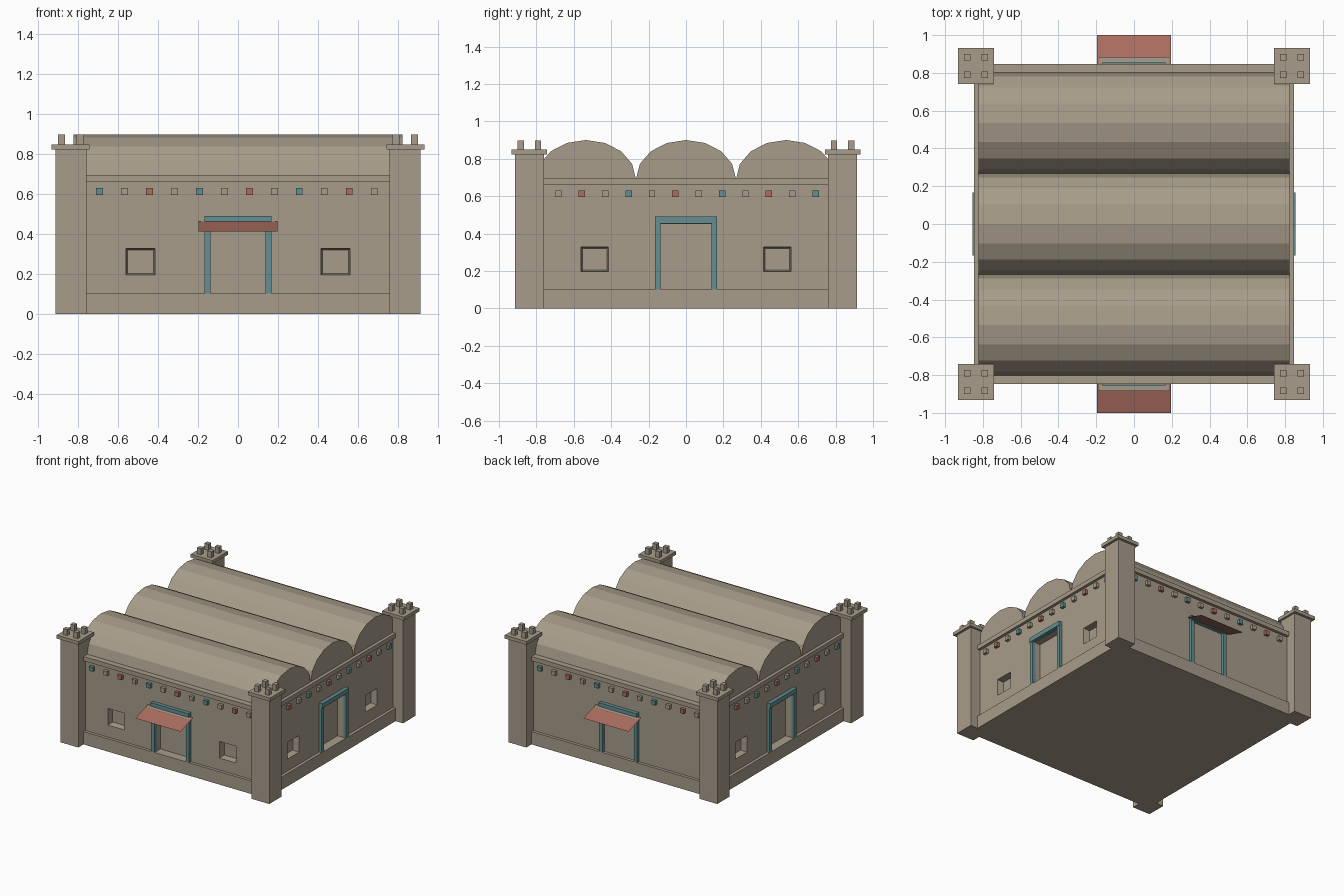
import bpy, bmesh, math
from mathutils import Matrix, Vector

if "Cube" in bpy.data.objects:
    bpy.data.objects.remove(bpy.data.objects["Cube"])


def material(name, rgb):
    m = bpy.data.materials.new(name)
    m.use_nodes = True
    m.diffuse_color = (*rgb, 1)
    m.node_tree.nodes["Principled BSDF"].inputs["Base Color"].default_value = (*rgb, 1)
    return m


clay = material("clay", (0.39, 0.335, 0.255))
teal = material("teal", (0.125, 0.275, 0.285))
red = material("terracotta", (0.41, 0.155, 0.115))


def finish(name, bm, mat, turn=0):
    bm.transform(Matrix.Rotation(turn, 4, "Z"))
    bmesh.ops.recalc_face_normals(bm, faces=bm.faces)
    mesh = bpy.data.meshes.new(name)
    bm.to_mesh(mesh)
    bm.free()
    mesh.materials.append(mat)
    ob = bpy.data.objects.new(name, mesh)
    bpy.context.collection.objects.link(ob)
    return ob


def add_box(bm, x0, x1, y0, y1, z0, z1):
    size = Matrix.Diagonal((x1 - x0, y1 - y0, z1 - z0, 1))
    mid = Matrix.Translation(((x0 + x1) / 2, (y0 + y1) / 2, (z0 + z1) / 2))
    return bmesh.ops.create_cube(bm, size=1, matrix=mid @ size)["verts"]


def box(name, mat, *bounds, turn=0):
    bm = bmesh.new()
    add_box(bm, *bounds)
    return finish(name, bm, mat, turn)


def sheet(name, mat, half, y0, z0, y1, z1, turn):
    bm = bmesh.new()
    corners = [(-half, y0, z0), (half, y0, z0), (half, y1, z1), (-half, y1, z1)]
    bm.faces.new([bm.verts.new(c) for c in corners])
    return finish(name, bm, mat, turn)


WALL, RIM = 0.825, 0.848
DOOR, POST = 0.137, 0.167
SIDES = {"front": 0, "left": math.pi / 2, "back": math.pi, "right": -math.pi / 2}

# Main walls with door and tapered window recesses
walls = box("walls", clay, -WALL, WALL, -WALL, WALL, 0.05, 0.68)
for turn in SIDES.values():
    bm = bmesh.new()
    add_box(bm, -DOOR, DOOR, -0.9, -WALL + 0.05, 0.102, 0.452)
    for cx in (-0.488, 0.488):
        verts = add_box(bm, cx - 0.075, cx + 0.075, -WALL - 0.01, -WALL + 0.05, 0.195, 0.33)
        centre = Vector((cx, 0, 0.2625))
        for v in verts:
            if v.co.y > -WALL:
                v.co.x += (centre.x - v.co.x) * 0.13
                v.co.z += (centre.z - v.co.z) * 0.13
    cutter = finish("opening_cutter", bm, clay, turn)
    cutter.hide_render = True
    mod = walls.modifiers.new("openings", "BOOLEAN")
    mod.operation, mod.solver, mod.object = "DIFFERENCE", "EXACT", cutter
    bpy.context.view_layer.objects.active = walls
    bpy.ops.object.modifier_apply(modifier=mod.name)
    bpy.data.objects.remove(cutter)

# Plinth and roof cornice
box("plinth", clay, -RIM, RIM, -RIM, RIM, 0, 0.102)
box("cornice", clay, -RIM, RIM, -RIM, RIM, 0.66, 0.695)

# Three barrel vaults on the roof
for i, cy in enumerate((-0.535, 0, 0.535)):
    bm = bmesh.new()
    arc = [math.pi * k / 8 for k in range(9)]
    ring = [bm.verts.new((-0.823, cy + 0.267 * math.cos(a), 0.693 + 0.207 * math.sin(a)))
            for a in arc]
    face = bm.faces.new(ring)
    ext = bmesh.ops.extrude_face_region(bm, geom=[face])["geom"]
    bmesh.ops.translate(bm, vec=(1.646, 0, 0),
                        verts=[e for e in ext if isinstance(e, bmesh.types.BMVert)])
    finish(f"roof_vault_{i + 1}", bm, clay)

# Corner towers with caps and small pinnacles
for side, turn in SIDES.items():
    box(f"{side}_tower", clay, 0.758, 0.913, -0.913, -0.758, 0, 0.825, turn=turn)
    box(f"{side}_tower_cap", clay, 0.742, 0.933, -0.933, -0.742, 0.823, 0.85, turn=turn)
    bm = bmesh.new()
    for px in (0.791, 0.883):
        for py in (-0.791, -0.883):
            add_box(bm, px - 0.017, px + 0.017, py - 0.017, py + 0.017, 0.848, 0.898)
    finish(f"{side}_tower_pinnacles", bm, clay, turn)

for side, turn in SIDES.items():
    # Door frame
    bm = bmesh.new()
    for s in (-1, 1):
        x0, x1 = sorted((s * DOOR, s * POST))
        add_box(bm, x0, x1, -RIM, -WALL + 0.01, 0.1, 0.455)
    add_box(bm, -POST, POST, -0.854, -WALL + 0.01, 0.455, 0.491)
    finish(f"{side}_door_frame", bm, teal, turn)

    # Projecting beam ends, every other one painted
    gable = side in ("left", "right")
    for i in range(12):
        x = -0.693 + 0.125 * i
        if gable:
            x = -x
        mat = clay if i % 2 else (teal, red)[(i // 2) % 2]
        box(f"{side}_beam_{i + 1}", mat, x - 0.017, x + 0.017,
            -RIM, -WALL + 0.01, 0.596, 0.63, turn=turn)

    # Sloping canopy and ledge over the main doors
    if not gable:
        sheet(f"{side}_canopy", red, 0.197, -0.845, 0.464, -1.0, 0.414, turn)
        sheet(f"{side}_canopy_ledge", clay, 0.185, -0.84, 0.463, -0.885, 0.461, turn)
